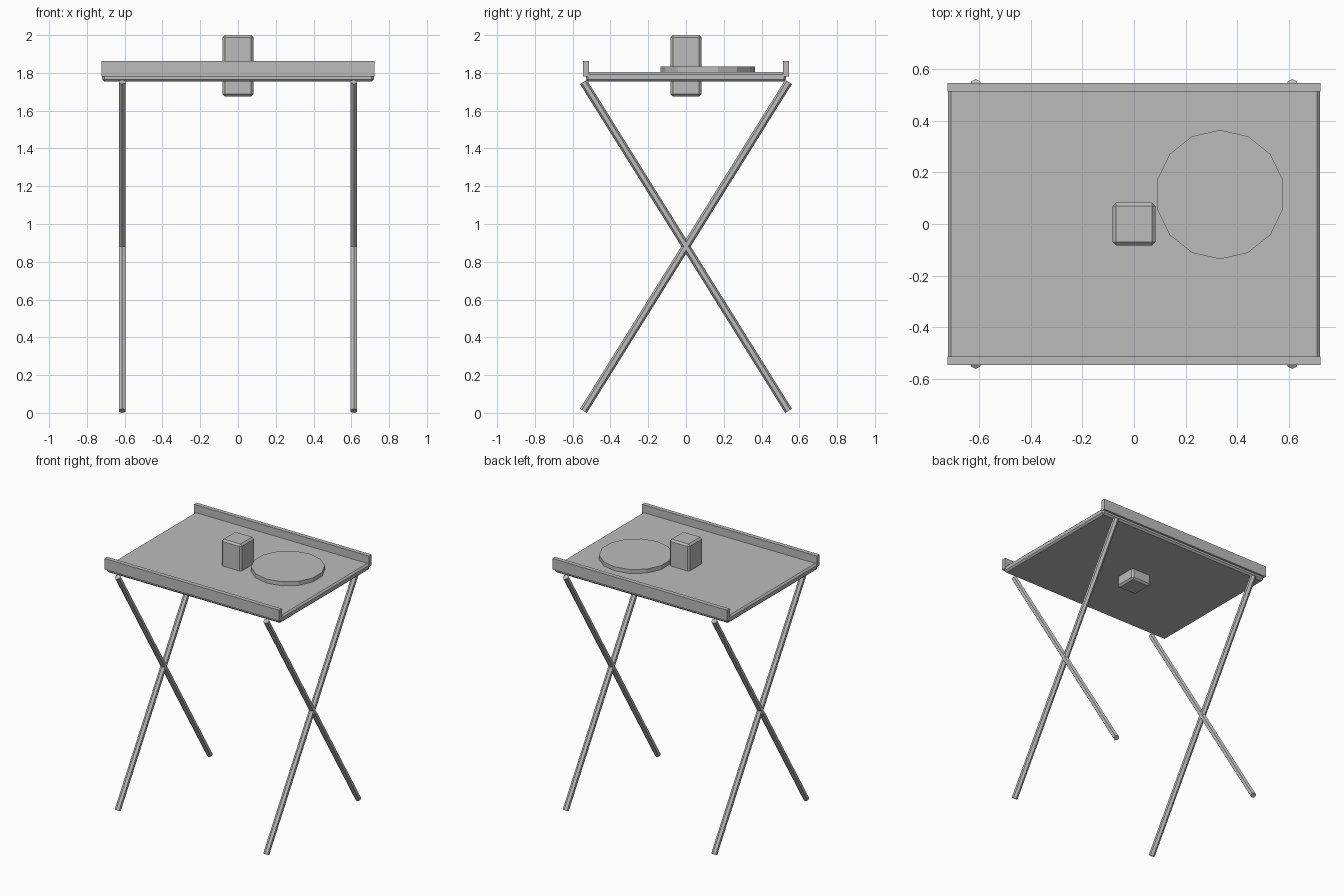
import bpy
import math

default_cube = bpy.data.objects.get("Cube")
if default_cube:
    bpy.data.objects.remove(default_cube, do_unlink=True)

GREY = (0.5, 0.5, 0.5, 1.0)
grey = bpy.data.materials.new("plain grey")
grey.use_nodes = True
grey.diffuse_color = GREY
grey.node_tree.nodes["Principled BSDF"].inputs["Base Color"].default_value = GREY


def finish(name):
    obj = bpy.context.object
    obj.name = name
    obj.data.materials.append(grey)
    return obj


def box(name, size, centre, chamfer=0):
    bpy.ops.mesh.primitive_cube_add(size=1, location=centre)
    obj = finish(name)
    obj.scale = size
    bpy.ops.object.transform_apply(location=False, rotation=False, scale=True)
    if chamfer:
        bevel = obj.modifiers.new("chamfer", 'BEVEL')
        bevel.width = chamfer
        bevel.segments = 1
    return obj


def cylinder(name, sides, radius, length, centre, tilt=0):
    bpy.ops.mesh.primitive_cylinder_add(
        vertices=sides, radius=radius, depth=length,
        location=centre, rotation=(tilt, 0, 0))
    return finish(name)


# Tray with a raised rail along the front and back
box("tray_panel", (1.44, 1.06, 0.05), (0, 0, 1.779), 0.012)
for side, y in (("front", -0.529), ("back", 0.529)):
    box(side + "_rail", (1.444, 0.032, 0.081), (0, y, 1.8215))

# Crossed hexagonal legs at each end
LEG_Y, LEG_Z = 0.543, 0.8705
MID_Z = LEG_Z + 0.011
lean = math.atan2(LEG_Y, LEG_Z)
for side, x in (("left", 0.613), ("right", -0.613)):
    for foot, sign in (("front", -1), ("back", 1)):
        cylinder(f"{side}_{foot}_leg", 6, 0.021,
                 2 * math.hypot(LEG_Y, LEG_Z), (x, 0, MID_Z), sign * lean)

# Block set through the panel, and a round plate resting on it
box("centre_block", (0.165, 0.165, 0.325), (0, 0, 1.8375), 0.013)
cylinder("round_plate", 14, 0.25, 0.03, (0.333, 0.114, 1.819))
